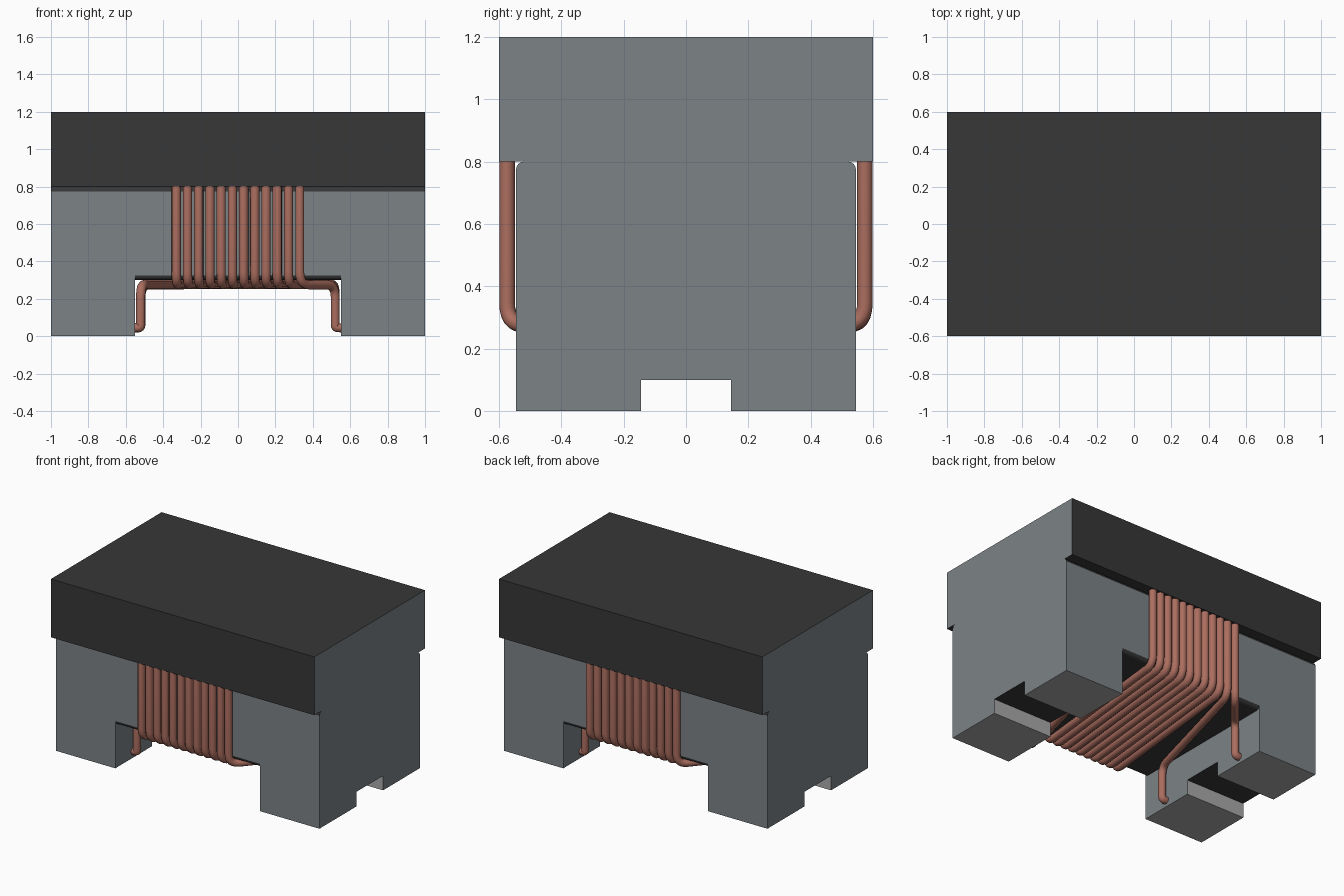
import bpy, bmesh, math
from mathutils import Vector

cube = bpy.data.objects.get("Cube")
if cube:
    bpy.data.objects.remove(cube)


def material(name, rgb):
    m = bpy.data.materials.new(name)
    m.use_nodes = True
    m.diffuse_color = (*rgb, 1)
    m.node_tree.nodes["Principled BSDF"].inputs["Base Color"].default_value = (*rgb, 1)
    return m


GREY = material("ferrite grey", (0.20, 0.225, 0.24))
DARK = material("dark grey", (0.038, 0.038, 0.038))
SILVER = material("terminal silver", (0.40, 0.40, 0.40))
COPPER = material("copper", (0.41, 0.155, 0.115))


def round_path(points, radius, steps=6):
    """Replace every inner corner of a path with a smooth bend."""
    out = [points[0]]
    for a, p, b in zip(points, points[1:], points[2:]):
        r = min(radius, (a - p).length * 0.48, (b - p).length * 0.48)
        s, e = p + (a - p).normalized() * r, p + (b - p).normalized() * r
        for i in range(steps + 1):
            t = i / steps
            out.append(s * (1 - t) ** 2 + p * 2 * t * (1 - t) + e * t * t)
    return out + [points[-1]]


def corner(y, z, r, start):
    """Quarter circle about (y, z), from the start angle in degrees."""
    angles = [math.radians(start + 15 * i) for i in range(7)]
    return [(y + r * math.cos(a), z + r * math.sin(a)) for a in angles]


def colour_rule(face):
    """Grey walls, dark level faces and rounded edges, silver foot pads."""
    c, n = face.calc_center_median(), face.normal
    if c.z < 0.01 or (abs(n.y) > 0.9 and abs(c.y) < 0.2):
        return 2
    return 1 if abs(n.z) > 0.05 else 0


def extrude_x(name, profile, x0, x1, rule, caps=True):
    """Extrude a (y, z) profile along x and colour its faces by the rule."""
    bm = bmesh.new()
    ends = [[bm.verts.new((x, y, z)) for y, z in profile] for x in (x0, x1)]
    count = len(profile)
    for i in range(count):
        j = (i + 1) % count
        bm.faces.new((ends[0][i], ends[0][j], ends[1][j], ends[1][i]))
    if caps:
        bm.faces.new(ends[0][::-1])
        bm.faces.new(ends[1])
    bmesh.ops.recalc_face_normals(bm, faces=bm.faces)
    bm.normal_update()
    for f in bm.faces:
        f.material_index = rule(f)
    mesh = bpy.data.meshes.new(name)
    bm.to_mesh(mesh)
    bm.free()
    for m in (GREY, DARK, SILVER):
        mesh.materials.append(m)
    ob = bpy.data.objects.new(name, mesh)
    bpy.context.collection.objects.link(ob)
    return ob


# Core: two notched legs joined by a rounded bridge
HALF, TOP, LEG, R = 0.545, 0.8, 0.55, 0.025
crown = corner(HALF - R, TOP - R, R, 0) + corner(R - HALF, TOP - R, R, 90)
leg = crown + [(-HALF, 0), (-0.145, 0), (-0.145, 0.1), (0.145, 0.1), (0.145, 0), (HALF, 0)]
extrude_x("left_leg", leg, LEG, 1, colour_rule)
extrude_x("right_leg", leg, -1, -LEG, colour_rule)
belly = corner(R - HALF, 0.3 + R, R, 180) + corner(HALF - R, 0.3 + R, R, 270)
extrude_x("bridge", crown + belly, -LEG, LEG, colour_rule, caps=False)

# Cover slab with grey ends
slab = [(-0.6, TOP), (0.6, TOP), (0.6, 1.2), (-0.6, 1.2)]
extrude_x("cover", slab, -1, 1, lambda f: 0 if abs(f.normal.x) > 0.9 else 1)

# Two interleaved windings, each with a lead to either leg
STRANDS, PITCH, WIRE = 12, 0.06, 0.025
OUT, LOW, HIGH = 0.574, 0.276, 0.86


def lead(sx, y):
    """Lead points from the leg wall up to the underside of the coil."""
    return [Vector((sx * x, y, z)) for x, z in ((0.555, 0.045), (0.52, 0.045), (0.52, LOW))]


def winding(name, first, start_y, end_y):
    path = lead(1, start_y)
    for i in range(first, STRANDS, 2):
        x = (STRANDS - 1) / 2 * PITCH - i * PITCH
        loop = ((-OUT, LOW), (-OUT, HIGH), (OUT, HIGH), (OUT, LOW))
        path += [Vector((x, y, z)) for y, z in loop]
    path += lead(-1, end_y)[::-1]
    points = round_path(path, 0.07)
    curve = bpy.data.curves.new(name, "CURVE")
    curve.dimensions = "3D"
    curve.bevel_depth = WIRE
    curve.bevel_resolution = 3
    curve.use_fill_caps = True
    spline = curve.splines.new("POLY")
    spline.points.add(len(points) - 1)
    for p, co in zip(spline.points, points):
        p.co = (*co, 1)
    spline.use_smooth = True
    curve.materials.append(COPPER)
    bpy.context.collection.objects.link(bpy.data.objects.new(name, curve))


winding("first_winding", 0, -0.35, -0.35)
winding("second_winding", 1, 0.35, 0.35)
